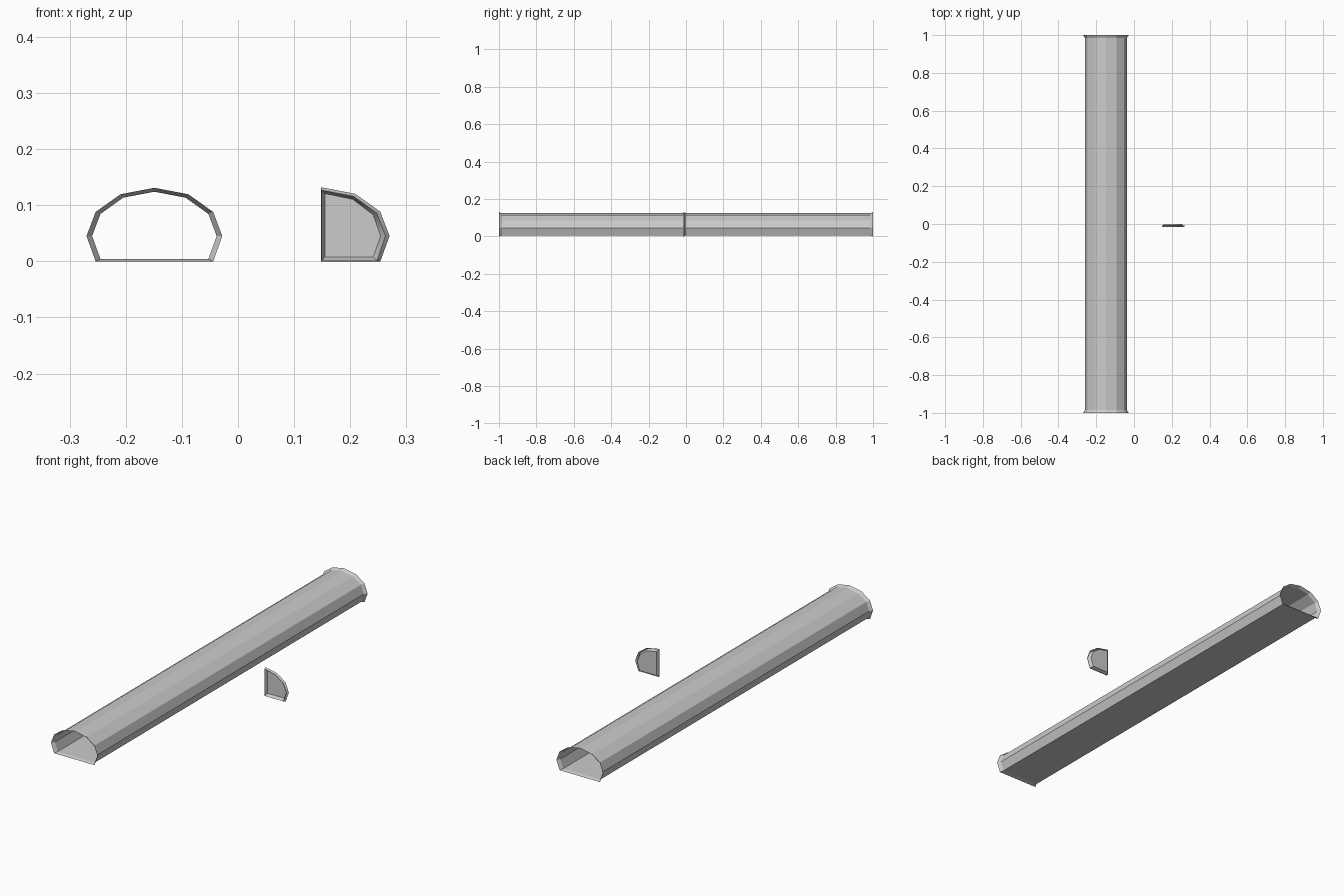
import bpy, math

if "Cube" in bpy.data.objects:
    bpy.data.objects.remove(bpy.data.objects["Cube"])


def arch(cx, cz, rx, rz, floor, start=-30, end=210):
    """Lower-cut twelve-sided arch as (x, z) points; the ends sit on the floor."""
    pts = []
    for a in range(start, end + 1, 30):
        t = math.radians(a)
        z = floor if a in (-30, 210) else cz + rz * math.sin(t)
        pts.append((cx + rx * math.cos(t), z))
    return pts


def loft(name, loops, cap_last=False):
    """Bridge closed loops of equal length into one open sheet."""
    n = len(loops[0])
    verts = [v for loop in loops for v in loop]
    faces = []
    for k in range(len(loops) - 1):
        for i in range(n):
            j = (i + 1) % n
            faces.append((k * n + i, k * n + j, (k + 1) * n + j, (k + 1) * n + i))
    if cap_last:
        faces.append(tuple((len(loops) - 1) * n + i for i in range(n)))
    mesh = bpy.data.meshes.new(name)
    mesh.from_pydata(verts, [], faces)
    mesh.update()
    obj = bpy.data.objects.new(name, mesh)
    bpy.context.collection.objects.link(obj)
    return obj


# Long open tunnel with a flared lip at both ends
lip = arch(-0.149, 0.045, 0.121, 0.086, 0.0)
wall = arch(-0.149, 0.045, 0.111, 0.079, 0.004)
sections = [(lip, -1.0), (wall, -0.985), (wall, 0.985), (lip, 1.0)]
loft("tunnel", [[(x, y, z) for x, z in p] for p, y in sections])


# Half-width end door: shallow recessed panel with a rounded rim
def door_loop(side, scale, floor, y):
    curve = arch(side, 0.045, 0.27 - side - 0.121 * (1 - scale),
                 0.087 * scale, floor, -30, 90)
    return [(x, y, z) for x, z in curve + [(side, floor)]]


door = loft("half_door", [
    door_loop(0.148, 1.00, 0.0, -0.009),
    door_loop(0.149, 0.94, 0.001, -0.017),
    door_loop(0.155, 0.87, 0.008, -0.001),
], cap_last=True)
bpy.context.view_layer.objects.active = door
door.select_set(True)
bpy.ops.object.shade_smooth_by_angle(angle=math.radians(50))
